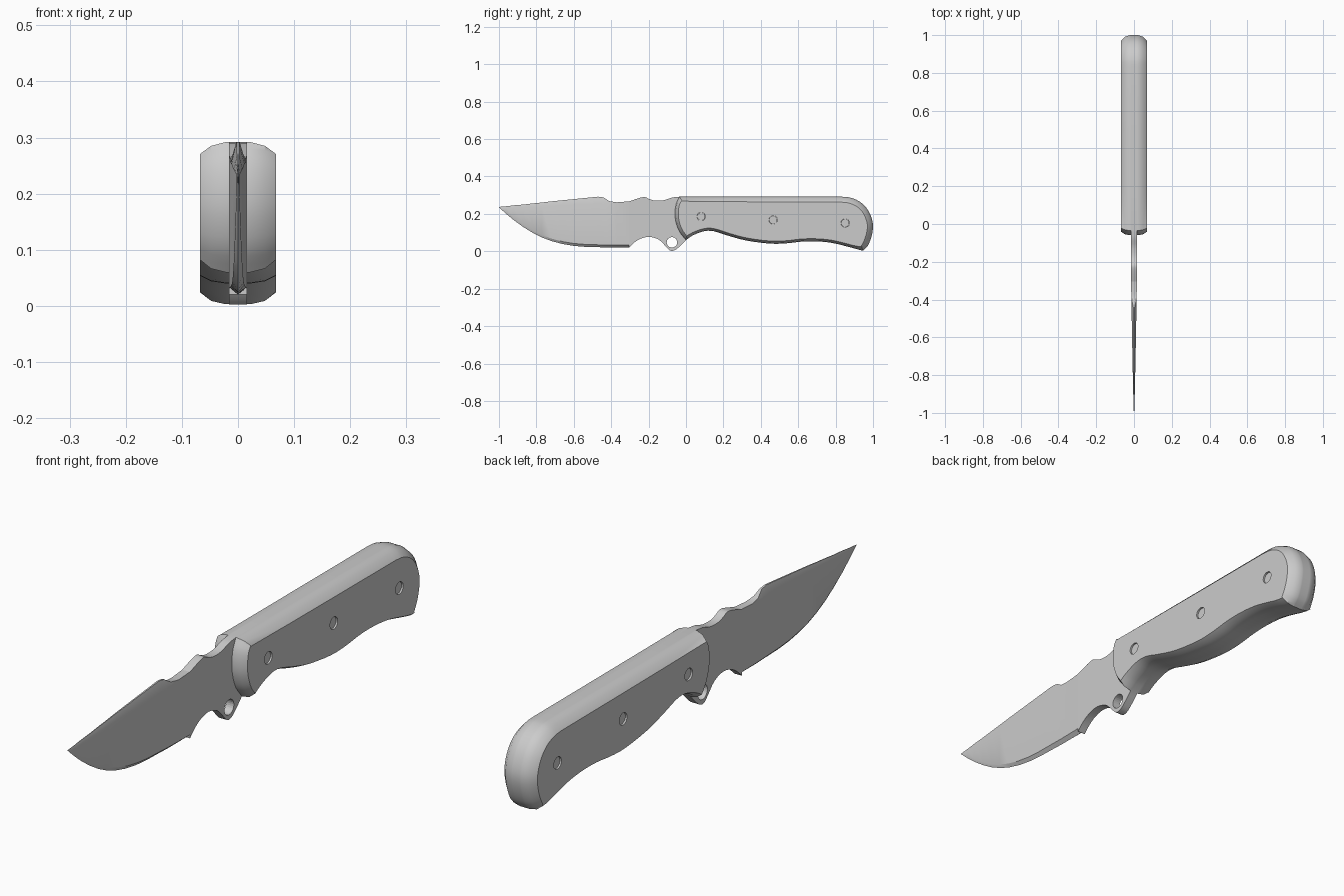
import bpy, bmesh, math
from mathutils import Vector, Matrix

if "Cube" in bpy.data.objects:
    bpy.data.objects.remove(bpy.data.objects["Cube"])

TANG = 0.016  # half thickness of the steel


def spline(pts, steps=3):
    """Catmull-Rom through (y, z) points; sharp at both ends."""
    p = [Vector(q) for q in pts]
    p = [2 * p[0] - p[1]] + p + [2 * p[-1] - p[-2]]
    out = []
    for i in range(1, len(p) - 2):
        a, b, c, d = p[i - 1:i + 3]
        for k in range(steps):
            t = k / steps
            out.append(0.5 * (2 * b + (c - a) * t + (2 * a - 5 * b + 4 * c - d) * t * t
                              + (3 * b - a - 3 * c + d) * t ** 3))
    out.append(p[-2])
    return out


def loft(name, rings, cap_start=True, cap_end=True):
    bm = bmesh.new()
    vs = [[bm.verts.new(c) for c in r] for r in rings]
    n = len(rings[0])
    for a, b in zip(vs, vs[1:]):
        for i in range(n):
            j = (i + 1) % n
            bm.faces.new((a[i], a[j], b[j], b[i]))
    if cap_start:
        bm.faces.new(vs[0][::-1])
    if cap_end:
        bm.faces.new(vs[-1])
    bmesh.ops.recalc_face_normals(bm, faces=bm.faces[:])
    return to_object(name, bm)


def to_object(name, bm):
    me = bpy.data.meshes.new(name)
    bm.to_mesh(me)
    bm.free()
    ob = bpy.data.objects.new(name, me)
    bpy.context.collection.objects.link(ob)
    return ob


def rod(name, y, z, r, half):
    bm = bmesh.new()
    bmesh.ops.create_cone(bm, cap_ends=True, segments=24, radius1=r, radius2=r, depth=2 * half,
                          matrix=Matrix.Translation((0, y, z)) @ Matrix.Rotation(math.pi / 2, 4, 'Y'))
    return to_object(name, bm)


def cut(ob, cutter):
    m = ob.modifiers.new("hole", 'BOOLEAN')
    m.operation, m.solver, m.object = 'DIFFERENCE', 'EXACT', cutter
    cutter.hide_render = True
    cutter.hide_set(True)


def smooth(ob):
    bpy.ops.object.select_all(action='DESELECT')
    ob.select_set(True)
    bpy.context.view_layer.objects.active = ob
    bpy.ops.object.shade_smooth_by_angle(angle=math.radians(30))


# shared handle outline, clockwise from the front top corner
top = [Vector(p) for p in ((-0.035, 0.292), (0.2, 0.292), (0.5, 0.292), (0.83, 0.292))]
butt = spline([(0.83, 0.292), (0.875, 0.288), (0.925, 0.268), (0.965, 0.232), (0.99, 0.185),
               (1.0, 0.135), (0.992, 0.08), (0.972, 0.03), (0.945, 0.003)])
lower = spline([(0.945, 0.003), (0.86, 0.026), (0.78, 0.045), (0.7, 0.053), (0.62, 0.052),
                (0.54, 0.043), (0.45, 0.041), (0.32, 0.058), (0.22, 0.085), (0.15, 0.107),
                (0.1, 0.108), (0.04, 0.087), (0.0, 0.06)])
front = spline([(0.0, 0.06), (-0.035, 0.105), (-0.055, 0.16), (-0.059, 0.21),
                (-0.052, 0.255), (-0.035, 0.292)])

# handle scales: outline swept outwards with a rounded edge
outline, width = [], []
for seg, w in ((top, 0.027), (butt, 0.03), (lower, 0.014), (front, 0.018)):
    outline += seg[:-1]
    width += [w] * (len(seg) - 1)
n = len(outline)
for _ in range(2):
    width = [(width[i - 1] + width[i] + width[(i + 1) % n]) / 3 for i in range(n)]
inward = []
for i in range(n):
    d1 = (outline[i] - outline[i - 1]).normalized()
    d2 = (outline[(i + 1) % n] - outline[i]).normalized()
    t = (d1 + d2).normalized()
    inward.append(Vector((t.y, -t.x)) / max(t.dot(d1), 0.6))
scales = []
for side, s in (("right", 1), ("left", -1)):
    rings = []
    for x, f in ((TANG, 0), (0.022, 0), (0.048, 0.28), (0.068, 1)):
        pts = [outline[i] + inward[i] * width[i] * f for i in range(n)]
        rings.append([(s * x, p.x, p.y) for p in pts])
    scales.append(loft("handle_scale_" + side, rings))

# tang, guard and lanyard lug as one flat plate
spine = spline([(-0.305, 0.267), (-0.25, 0.285), (-0.22, 0.29), (-0.195, 0.279), (-0.165, 0.271),
                (-0.12, 0.273), (-0.075, 0.287), (-0.035, 0.292)])
belly = spline([(0.0, 0.06), (-0.035, 0.025), (-0.06, 0.006), (-0.085, 0.004), (-0.11, 0.028),
                (-0.145, 0.062), (-0.195, 0.077), (-0.24, 0.068), (-0.275, 0.048), (-0.305, 0.02)])
plate = spine[:-1] + top[:-1] + butt[:-1] + lower[:-1] + belly
tang = loft("tang", [[(x, p.x, p.y) for p in plate] for x in (-TANG, TANG)])
cut(tang, rod("lanyard_hole_cutter", -0.075, 0.048, 0.028, 0.1))

# blade: y, edge z, swedge line z, spine z, spine width share
stations = [(-0.305, 0.02, 0.262, 0.267, 1), (-0.37, 0.02, 0.257, 0.262, 1),
            (-0.41, 0.02, 0.256, 0.268, 0.75), (-0.44, 0.021, 0.256, 0.288, 0.3),
            (-0.47, 0.022, 0.255, 0.292, 0.25), (-0.54, 0.024, 0.253, 0.285, 0.25),
            (-0.6, 0.029, 0.25, 0.279, 0.25), (-0.66, 0.039, 0.247, 0.273, 0.25),
            (-0.72, 0.055, 0.245, 0.267, 0.25), (-0.77, 0.074, 0.243, 0.261, 0.25),
            (-0.82, 0.099, 0.24, 0.256, 0.25), (-0.87, 0.13, 0.238, 0.25, 0.25),
            (-0.92, 0.166, 0.236, 0.246, 0.25), (-0.96, 0.199, 0.235, 0.241, 0.25),
            (-1.0, 0.235, 0.2365, 0.2375, 0.25)]
rings = []
for y, zb, zs, zt, share in stations:
    k = (y + 1) / 0.695
    t = 0.001 + 0.0145 * k ** 0.8
    zv = min(zb + 0.013, (zb + zs) / 2)
    half = [(t, zv), (t, zs), (t * share, zt)]
    rings.append([(0, y, zb)] + [(x, y, z) for x, z in half] + [(-x, y, z) for x, z in half[::-1]])
blade = loft("blade", rings, cap_start=False)

# three slightly sunken pins through the handle
for i, (y, z) in enumerate(((0.081, 0.186), (0.466, 0.168), (0.851, 0.151)), 1):
    cutter = rod(f"pin_hole_cutter_{i}", y, z, 0.0225, 0.1)
    for ob in scales:
        cut(ob, cutter)
    smooth(rod(f"handle_pin_{i}", y, z, 0.0215, 0.062))

for ob in scales + [tang, blade]:
    smooth(ob)
